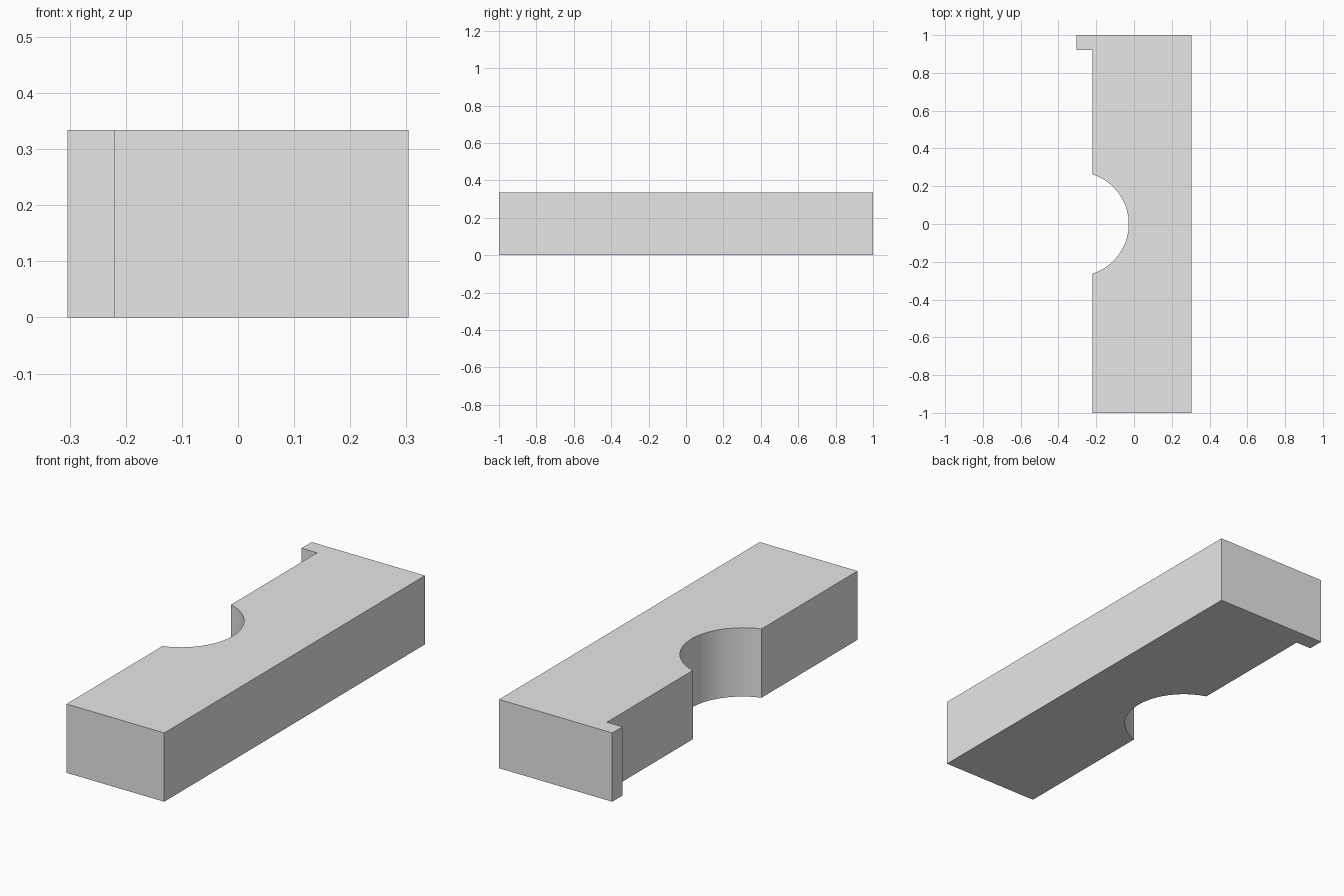
import bpy
import bmesh
import math

cube = bpy.data.objects.get("Cube")
if cube:
    bpy.data.objects.remove(cube, do_unlink=True)

HEIGHT = 0.334
LEFT, RIGHT, SIDE = 0.304, -0.304, -0.221   # outer faces and recessed side
TAB_Y = 0.922
RADIUS = 0.276
SEGMENTS = 48

grey = bpy.data.materials.new("plain grey")
grey.use_nodes = True
grey.diffuse_color = (0.8, 0.8, 0.8, 1)
grey.node_tree.nodes["Principled BSDF"].inputs["Base Color"].default_value = (0.8, 0.8, 0.8, 1)

# Plan outline: bar with an end tab and a round notch centred on the tab's outer face
half_angle = math.acos((SIDE - RIGHT) / RADIUS)
angles = [half_angle * (1 - 2 * i / SEGMENTS) for i in range(SEGMENTS + 1)]
notch = [(RIGHT + RADIUS * math.cos(a), RADIUS * math.sin(a)) for a in angles]
outline = [(SIDE, -1), (LEFT, -1), (LEFT, 1), (RIGHT, 1), (RIGHT, TAB_Y), (SIDE, TAB_Y)] + notch

# Extrude the outline upward
bm = bmesh.new()
base = bm.faces.new([bm.verts.new((x, y, 0)) for x, y in outline])
top = bmesh.ops.extrude_face_region(bm, geom=[base], use_keep_orig=True)
top_verts = [g for g in top["geom"] if isinstance(g, bmesh.types.BMVert)]
bmesh.ops.translate(bm, verts=top_verts, vec=(0, 0, HEIGHT))
bmesh.ops.recalc_face_normals(bm, faces=bm.faces[:])
mesh = bpy.data.meshes.new("notched_bar")
bm.to_mesh(mesh)
bm.free()

bar = bpy.data.objects.new("notched_bar", mesh)
bpy.context.collection.objects.link(bar)
mesh.materials.append(grey)

# Smooth notch wall, sharp corners
bpy.ops.object.select_all(action="DESELECT")
bar.select_set(True)
bpy.context.view_layer.objects.active = bar
bpy.ops.object.shade_smooth_by_angle(angle=math.radians(30))
